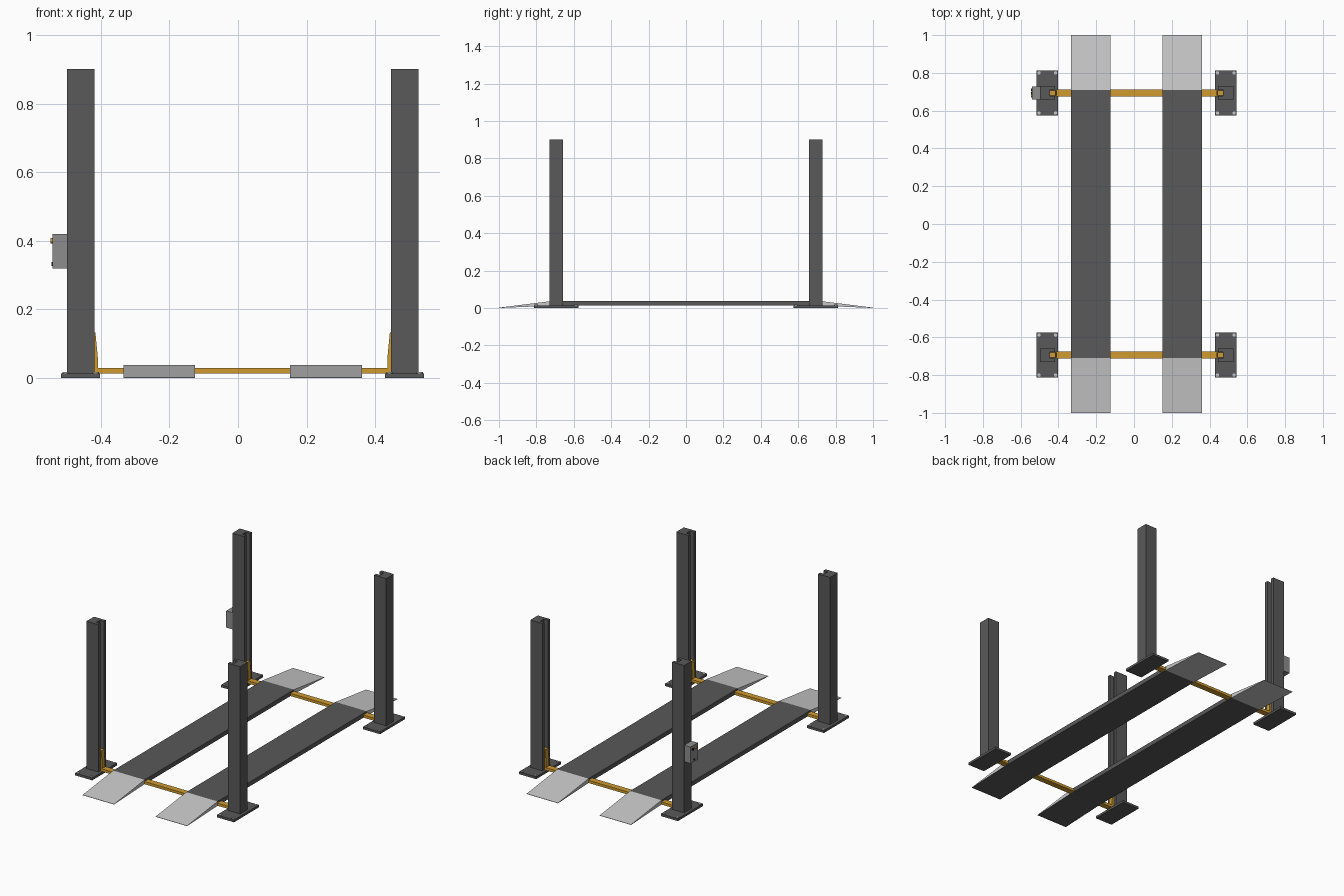
import bpy, bmesh, math
from mathutils import Matrix

if "Cube" in bpy.data.objects:
    bpy.data.objects.remove(bpy.data.objects["Cube"])


def material(name, r, g, b):
    m = bpy.data.materials.new(name)
    m.diffuse_color = (r, g, b, 1)
    m.use_nodes = True
    m.node_tree.nodes["Principled BSDF"].inputs["Base Color"].default_value = m.diffuse_color
    return m


DARK = material("dark grey steel", 0.10, 0.10, 0.10)
LIGHT = material("light grey ramp", 0.58, 0.58, 0.58)
GOLD = material("amber paint", 0.63, 0.33, 0.03)
GREY = material("mid grey box", 0.27, 0.27, 0.27)
BLACK = material("black knob", 0.02, 0.02, 0.02)


def finish(name, bm, mats):
    bmesh.ops.recalc_face_normals(bm, faces=bm.faces)
    me = bpy.data.meshes.new(name)
    bm.to_mesh(me)
    bm.free()
    for m in mats:
        me.materials.append(m)
    ob = bpy.data.objects.new(name, me)
    bpy.context.collection.objects.link(ob)
    return ob


def prism(name, pts, vec, mat):
    """Extrude a closed outline of 3D points along vec."""
    bm = bmesh.new()
    f = bm.faces.new([bm.verts.new(p) for p in pts])
    res = bmesh.ops.extrude_face_region(bm, geom=[f])
    bmesh.ops.translate(bm, vec=vec, verts=[v for v in res["geom"] if isinstance(v, bmesh.types.BMVert)])
    if f.is_valid and len(f.link_loops if hasattr(f, "link_loops") else []) == 0 and \
            all(len(e.link_faces) < 2 for e in f.edges):
        bm.faces.new(list(f.verts))
    return finish(name, bm, [mat])


def box(name, x0, x1, y0, y1, z0, z1, mat):
    return prism(name, [(x0, y0, z0), (x1, y0, z0), (x1, y1, z0), (x0, y1, z0)], (0, 0, z1 - z0), mat)


def cylinder(name, loc, r, h, mat, axis="Z", n=12):
    bm = bmesh.new()
    rot = Matrix.Rotation(math.pi / 2, 4, "Y") if axis == "X" else Matrix()
    bmesh.ops.create_cone(bm, cap_ends=True, segments=n, radius1=r, radius2=r, depth=h,
                          matrix=Matrix.Translation(loc) @ rot)
    return finish(name, bm, [mat])


CX, PY = 0.0135, 0.694      # lift centre line and post row distance

for sy, end in ((-1, "front"), (1, "back")):
    yc = sy * PY
    for sx, side in ((-1, "left"), (1, "right")):
        tag = f"{end}_{side}"

        def X(d):               # distance outward from the centre line
            return CX + sx * d

        # Slotted post, open towards the middle
        i, o, slot = 0.432, 0.512, 0.459
        outline = [(i, -.036), (o, -.036), (o, .036), (i, .036),
                   (i, .017), (slot, .017), (slot, -.017), (i, -.017)]
        prism(f"{tag}_post", [(X(d), yc + y, 0.012) for d, y in outline], (0, 0, 0.888), DARK)

        # Foot plate with four bolts
        xa, xb = sorted((X(0.415), X(0.529)))
        box(f"{tag}_foot_plate", xa, xb, yc - .119, yc + .119, 0, 0.014, DARK)
        for bx in (0.428, 0.516):
            for by in (-.106, .106):
                cylinder(f"{tag}_bolt", (X(bx), yc + by, 0.015), 0.009, 0.005, LIGHT)

        # Tapered carriage sliding in the slot
        prof = [(0.457, .014), (0.422, .014), (0.422, .06), (0.429, .133), (0.457, .133)]
        prism(f"{tag}_carriage", [(X(d), yc - .014, z) for d, z in prof], (0, .028, 0), GOLD)

    # Cross beam between the posts
    box(f"{end}_cross_beam", X(0.43) - 0.86, X(0.43), yc - .018, yc + .018, 0.013, 0.029, GOLD)

# Runways with a ramp at each end
for sx, side in ((-1, "left"), (1, "right")):
    xc = CX + sx * 0.243
    x0, x1 = xc - 0.1045, xc + 0.1045
    box(f"{side}_runway", x0, x1, -0.71, 0.71, 0.012, 0.038, DARK)
    for sy, end in ((-1, "front"), (1, "back")):
        ramp = prism(f"{side}_{end}_ramp",
                     [(x0, sy * .71, .038), (x0, sy * 1.0, .002), (x0, sy * 1.0, 0), (x0, sy * .71, .012)],
                     (x1 - x0, 0, 0), LIGHT)
        if end == "front":      # dark underside
            ramp.data.materials.append(DARK)
            for p in ramp.data.polygons:
                if p.normal.z < -0.5:
                    p.material_index = 1

# Control box with buttons on the back left post
box("control_box", -0.541, -0.498, PY - .034, PY + .034, 0.32, 0.42, GREY)
cylinder("upper_button", (-0.5425, PY - .015, 0.40), 0.008, 0.007, GOLD, "X")
cylinder("second_button", (-0.5425, PY + .015, 0.40), 0.008, 0.007, BLACK, "X")
cylinder("lower_button", (-0.5415, PY, 0.333), 0.006, 0.005, BLACK, "X")
